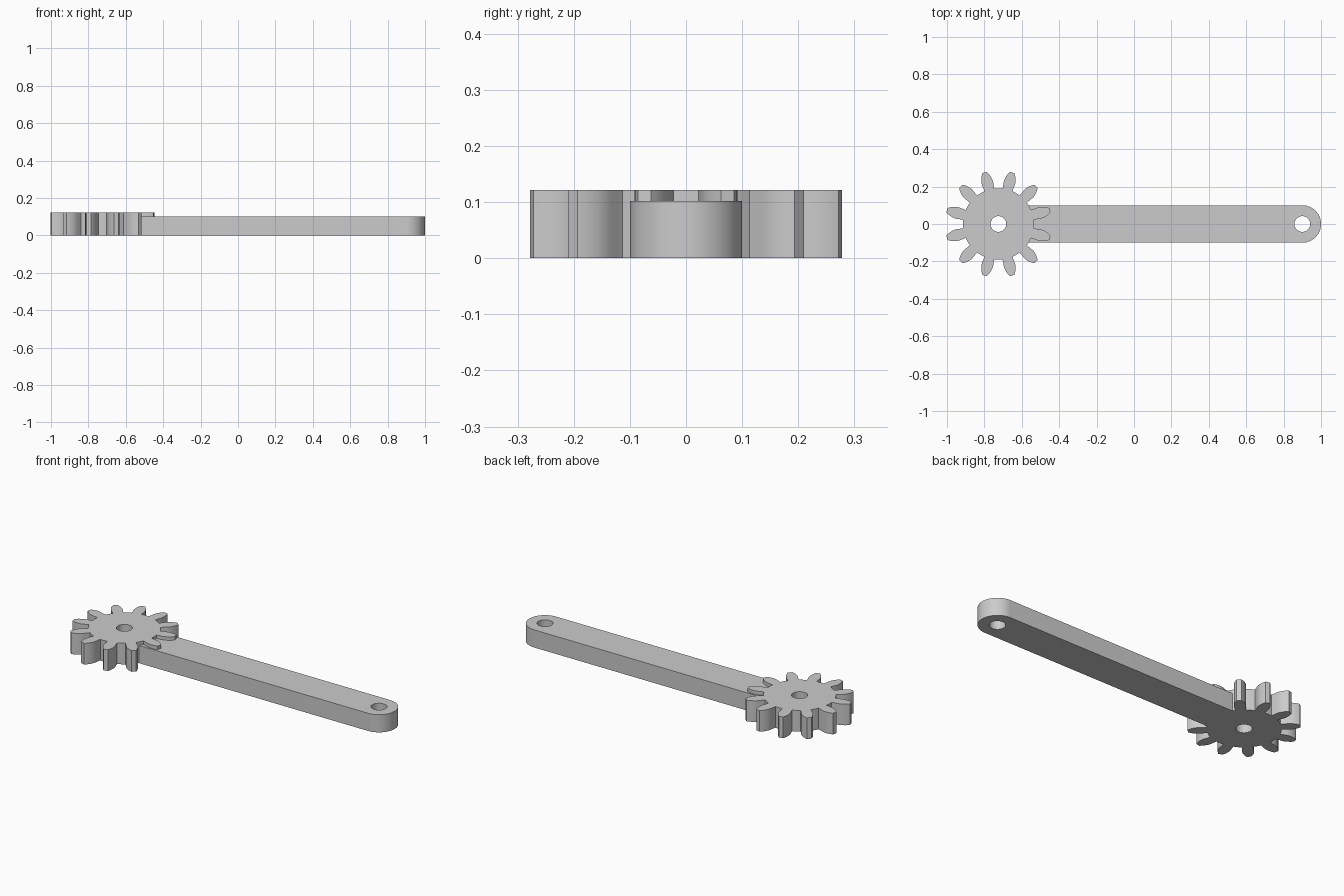
import bpy, bmesh, math
from mathutils import Vector

cube = bpy.data.objects.get("Cube")
if cube:
    bpy.data.objects.remove(cube, do_unlink=True)

# Single plain grey
grey = bpy.data.materials.new("plain grey")
grey.use_nodes = True
colour = (0.6, 0.6, 0.6, 1)
grey.diffuse_color = colour
grey.node_tree.nodes["Principled BSDF"].inputs["Base Color"].default_value = colour


def arc(cx, radius, start, end, steps):
    """Points on an arc around (cx, 0), angles in degrees."""
    angles = [math.radians(start + (end - start) * i / steps) for i in range(steps + 1)]
    return [(cx + radius * math.cos(a), radius * math.sin(a)) for a in angles]


def plate(name, outline, hole, height):
    """Extrude an outline with a hole through it, standing on the ground."""
    bm = bmesh.new()
    edges = []
    for loop in (outline, hole):
        verts = [bm.verts.new((x, y, 0)) for x, y in loop]
        edges += [bm.edges.new((v, verts[i - 1])) for i, v in enumerate(verts)]
    bmesh.ops.triangle_fill(bm, edges=edges, use_beauty=True, normal=Vector((0, 0, 1)))
    top = bmesh.ops.extrude_face_region(bm, geom=bm.faces[:])["geom"]
    bmesh.ops.translate(bm, vec=(0, 0, height),
                        verts=[g for g in top if isinstance(g, bmesh.types.BMVert)])
    bmesh.ops.recalc_face_normals(bm, faces=bm.faces[:])
    mesh = bpy.data.meshes.new(name)
    bm.to_mesh(mesh)
    bm.free()
    mesh.materials.append(grey)
    obj = bpy.data.objects.new(name, mesh)
    bpy.context.collection.objects.link(obj)
    bpy.ops.object.select_all(action="DESELECT")
    obj.select_set(True)
    bpy.context.view_layer.objects.active = obj
    bpy.ops.object.shade_smooth_by_angle(angle=math.radians(25))
    return obj


# Gear: one tooth flank as (radius, half width), mirrored and repeated
GEAR_X, ROOT, TEETH = -0.725, 0.19, 12
flank = [(0.188, 0.0275), (0.205, 0.0285), (0.22, 0.0305), (0.235, 0.031),
         (0.25, 0.028), (0.264, 0.0235), (0.276, 0.0175), (0.285, 0.012)]
tooth = [(r, -w) for r, w in flank] + [(r, w) for r, w in reversed(flank)]
pitch = 360 / TEETH
gear_outline = []
for i in range(TEETH):
    middle = pitch * (i + 0.5)
    a = math.radians(middle)
    gear_outline += [(GEAR_X + r * math.cos(a) - w * math.sin(a),
                      r * math.sin(a) + w * math.cos(a)) for r, w in tooth]
    # Root arc up to the next tooth, without its end points
    gear_outline += arc(GEAR_X, ROOT, middle + 8.3, middle + pitch - 8.3, 4)[1:-1]
plate("gear", gear_outline, arc(GEAR_X, 0.042, 0, 350, 35), 0.122)

# Arm: starts inside the gear body and ends in a half round with a pin hole
END_X = 0.9
arm_outline = [(-0.6, -0.1)] + arc(END_X, 0.1, -90, 90, 32) + [(-0.6, 0.1)]
plate("arm", arm_outline, arc(END_X, 0.042, 0, 350, 35), 0.102)
